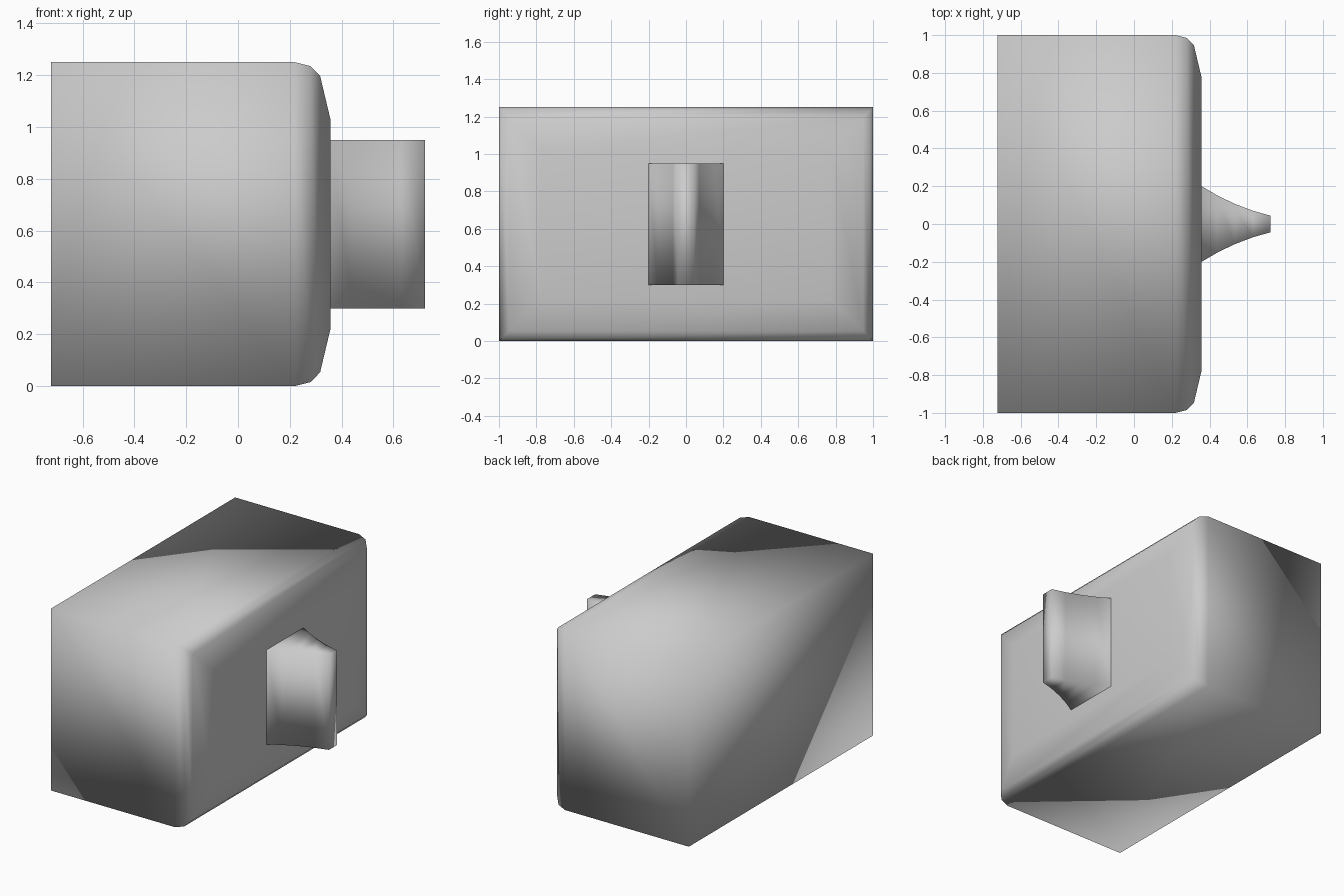
import bpy, bmesh

if "Cube" in bpy.data.objects:
    bpy.data.objects.remove(bpy.data.objects["Cube"])

grey = bpy.data.materials.new("light_grey")
grey.diffuse_color = (0.6, 0.6, 0.6, 1)
grey.use_nodes = True
grey.node_tree.nodes["Principled BSDF"].inputs["Base Color"].default_value = grey.diffuse_color


def loft(name, rings, cap_start=True):
    """Skin a row of rectangles (x, half width, bottom z, top z) along x."""
    bm = bmesh.new()
    loops = []
    for x, w, z0, z1 in rings:
        corners = ((-w, z0), (w, z0), (w, z1), (-w, z1))
        loops.append([bm.verts.new((x, y, z)) for y, z in corners])
    for a, b in zip(loops, loops[1:]):
        for i in range(4):
            j = (i + 1) % 4
            bm.faces.new((a[i], a[j], b[j], b[i]))
    if cap_start:
        bm.faces.new(loops[0][::-1])
    bm.faces.new(loops[-1])
    for f in bm.faces:
        f.smooth = True
    mesh = bpy.data.meshes.new(name)
    bm.to_mesh(mesh)
    bm.free()
    mesh.materials.append(grey)
    obj = bpy.data.objects.new(name, mesh)
    bpy.context.collection.objects.link(obj)
    return obj


# Block with rounded-over front: (x, inset from the sides)
profile = [(-0.722, 0), (0.22, 0), (0.28, 0.015), (0.317, 0.053), (0.358, 0.225)]
loft("block", [(x, 1 - d, d, 1.25 - d) for x, d in profile])

# Tapered knob with concave sides: (x, half width)
taper = [(0.358, 0.2), (0.44, 0.152), (0.53, 0.108), (0.63, 0.07), (0.722, 0.044)]
loft("knob", [(x, w, 0.30, 0.95) for x, w in taper], cap_start=False)
